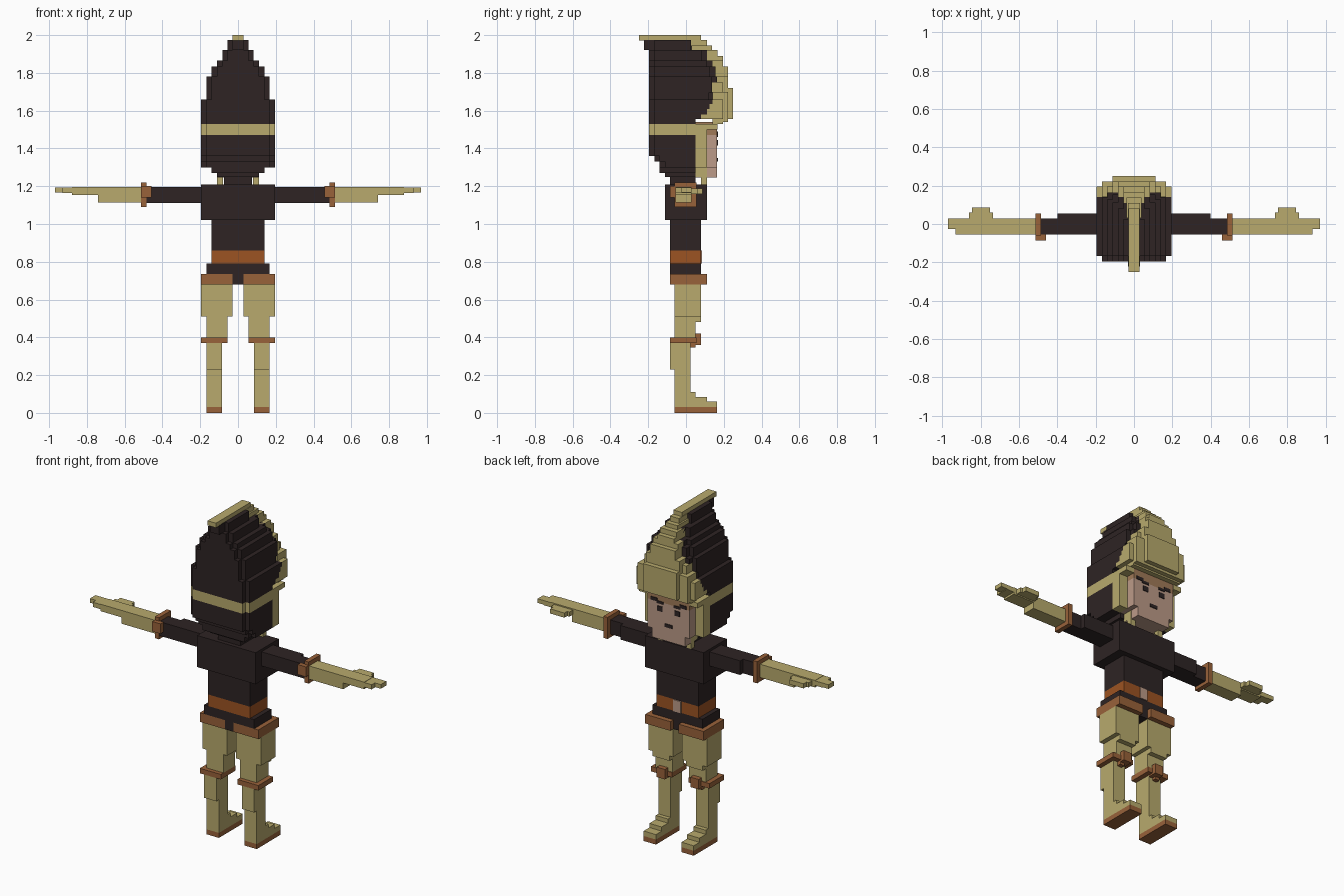
import bpy, bmesh


def srgb(h):
    c = [int(h[i:i + 2], 16) / 255 for i in (0, 2, 4)]
    return [x / 12.92 if x < 0.04045 else ((x + 0.055) / 1.055) ** 2.4 for x in c] + [1]


def material(name, h):
    m = bpy.data.materials.new(name)
    m.diffuse_color = srgb(h)
    return m


TAN = material("tan", "b8aa6d")
DARK = material("dark_cloth", "2e2424")
BELT = material("belt_orange", "9c5322")
BROWN = material("leather_brown", "99623a")
SKIN = material("skin", "bc9b88")
SHADE = material("forehead_brown", "a07a58")


def part(name, mat, boxes, mirror=False):
    """One object from boxes (x0, x1, y0, y1, z0, z1), optionally mirrored in x."""
    bm = bmesh.new()
    if mirror:
        boxes = list(boxes) + [(-b[1], -b[0]) + tuple(b[2:]) for b in boxes]
    for x0, x1, y0, y1, z0, z1 in boxes:
        vs = bmesh.ops.create_cube(bm, size=1)["verts"]
        for v in vs:
            v.co = ((x0 + x1) / 2 + v.co.x * (x1 - x0),
                    (y0 + y1) / 2 + v.co.y * (y1 - y0),
                    (z0 + z1) / 2 + v.co.z * (z1 - z0))
    me = bpy.data.meshes.new(name)
    bm.to_mesh(me)
    bm.free()
    me.materials.append(mat)
    ob = bpy.data.objects.new(name, me)
    bpy.context.collection.objects.link(ob)
    return ob


def mid(w, y0, y1, z0, z1):
    """Box centred on x = 0 with half width w."""
    return (-w, w, y0, y1, z0, z1)


# Legs and feet
part("soles", BROWN, [(.085, .167, -.06, .165, 0, .03)], True)
part("feet", TAN, [(.085, .167, -.06, .165, .03, .06),
                   (.085, .167, -.06, .11, .06, .085),
                   (.085, .167, -.06, .05, .085, .11)], True)
part("shins", TAN, [(.085, .167, -.06, .025, .11, .23),
                    (.085, .167, -.085, .025, .23, .37)], True)
part("knee_bands", BROWN, [(.055, .195, -.085, .055, .37, .40),
                           (.085, .14, .025, .08, .36, .42),
                           (.11, .14, .025, .05, .345, .36)], True)
part("thighs", TAN, [(.055, .167, -.06, .05, .40, .48),
                     (.055, .167, -.06, .08, .48, .51),
                     (.03, .195, -.06, .08, .51, .68)], True)
part("thigh_cuffs", BROWN, [(.028, .195, -.085, .11, .68, .735)], True)

# Torso
part("hips", DARK, [mid(.167, -.085, .08, .735, .79), mid(.028, -.085, .08, .68, .735)])
part("belt", BELT, [mid(.14, -.085, .08, .79, .86)])
part("buckle", SKIN, [mid(.025, .08, .086, .79, .86)])
part("torso", DARK, [mid(.14, -.085, .08, .86, 1.02), mid(.195, -.11, .11, 1.02, 1.21)])
part("neck", DARK, [mid(.075, -.085, .05, 1.21, 1.25), mid(.11, -.11, .05, 1.25, 1.30)])

# Arms and hands
part("sleeves", DARK, [(.195, .40, -.055, .055, 1.11, 1.195),
                       (.40, .487, -.055, .028, 1.11, 1.195)], True)
part("wrist_bands", BROWN, [(.485, .513, -.06, .055, 1.09, 1.22),
                            (.458, .513, -.085, -.055, 1.14, 1.2)], True)
part("hands", TAN, [(.51, .74, -.055, .028, 1.115, 1.195),
                    (.74, .88, -.055, .028, 1.153, 1.195),
                    (.88, .93, -.055, .028, 1.165, 1.193),
                    (.93, .97, -.025, .028, 1.168, 1.193),
                    (.735, .86, .028, .06, 1.16, 1.188),
                    (.75, .845, .06, .087, 1.16, 1.188)], True)

# Back of the head below the band
boxes = [mid(.14, -.14, .05, 1.27, 1.31)]
for back, z0, z1 in [(-.14, 1.30, 1.33), (-.167, 1.33, 1.36), (-.195, 1.36, 1.47)]:
    boxes += [mid(.195, back + .028, .05, z0, z1), mid(.167, back, .05, z0, z1)]
part("lower_head", DARK, boxes)

# Tan band around the head and the side locks
part("head_band", TAN, [mid(.195, -.167, .11, 1.47, 1.53), mid(.167, -.195, 0, 1.47, 1.53)])
part("side_locks", TAN, [(.14, .195, .05, .11, 1.30, 1.47),
                         (.08, .112, .05, .11, 1.25, 1.30),
                         (.08, .112, .08, .11, 1.21, 1.25),
                         (.14, .195, .11, .167, 1.50, 1.53)], True)

# Face
part("face", SKIN, [mid(.14, .05, .165, 1.30, 1.47), mid(.11, .05, .165, 1.245, 1.30)])
part("forehead", SHADE, [mid(.14, .05, .165, 1.47, 1.54)])
part("eyes", DARK, [(.04, .075, .165, .169, 1.415, 1.445)], True)
part("eyebrows", DARK, [(.035, .08, .165, .169, 1.46, 1.475),
                        (.075, .12, .165, .169, 1.47, 1.49)], True)
part("mouth", DARK, [mid(.025, .165, .169, 1.33, 1.35)])

# Stepped hood: (half width, front end, bottom, top)
hood = [(.195, .05, 1.53, 1.555), (.195, .08, 1.555, 1.58), (.195, .11, 1.58, 1.61),
        (.195, .125, 1.61, 1.635), (.195, .14, 1.635, 1.66), (.167, .15, 1.66, 1.695),
        (.167, .165, 1.695, 1.78), (.14, .155, 1.78, 1.835), (.112, .14, 1.835, 1.865),
        (.083, .11, 1.865, 1.92), (.055, .055, 1.92, 1.975)]
boxes = []
for w, front, z0, z1 in hood:
    boxes += [mid(w, -.167, front - .028, z0, z1), mid(w - .028, -.195, front, z0, z1)]
    if z1 <= 1.67:
        boxes.append(mid(w, -.167, front, z0, z1))
boxes.append(mid(.03, -.222, 0, 1.92, 1.975))
part("hood", DARK, boxes)

# Tan fringe filling the hood opening, rounded toward the front
fringe = [mid(.195, f, .167, z0, z1) for w, f, z0, z1 in hood[1:5]]
fringe += [mid(.167, .14, .195, 1.53, 1.70), mid(.195, .14, .195, 1.555, 1.66),
           mid(.167, .19, .222, 1.54, 1.70), mid(.112, .22, .25, 1.555, 1.72)]
part("fringe", TAN, fringe)

# Tan crest running over the top: (half width, start, front, bottom, top)
crest = [(.14, .13, .195, 1.70, 1.75), (.112, .13, .222, 1.70, 1.78),
         (.083, .13, .222, 1.78, 1.835), (.083, .1, .195, 1.835, 1.865),
         (.055, .08, .195, 1.865, 1.89), (.055, .05, .167, 1.89, 1.92),
         (.04, .03, .138, 1.92, 1.945), (.03, .0, .11, 1.945, 1.975),
         (.028, -.25, .08, 1.972, 2.0)]
part("crest", TAN, [mid(*c) for c in crest])
